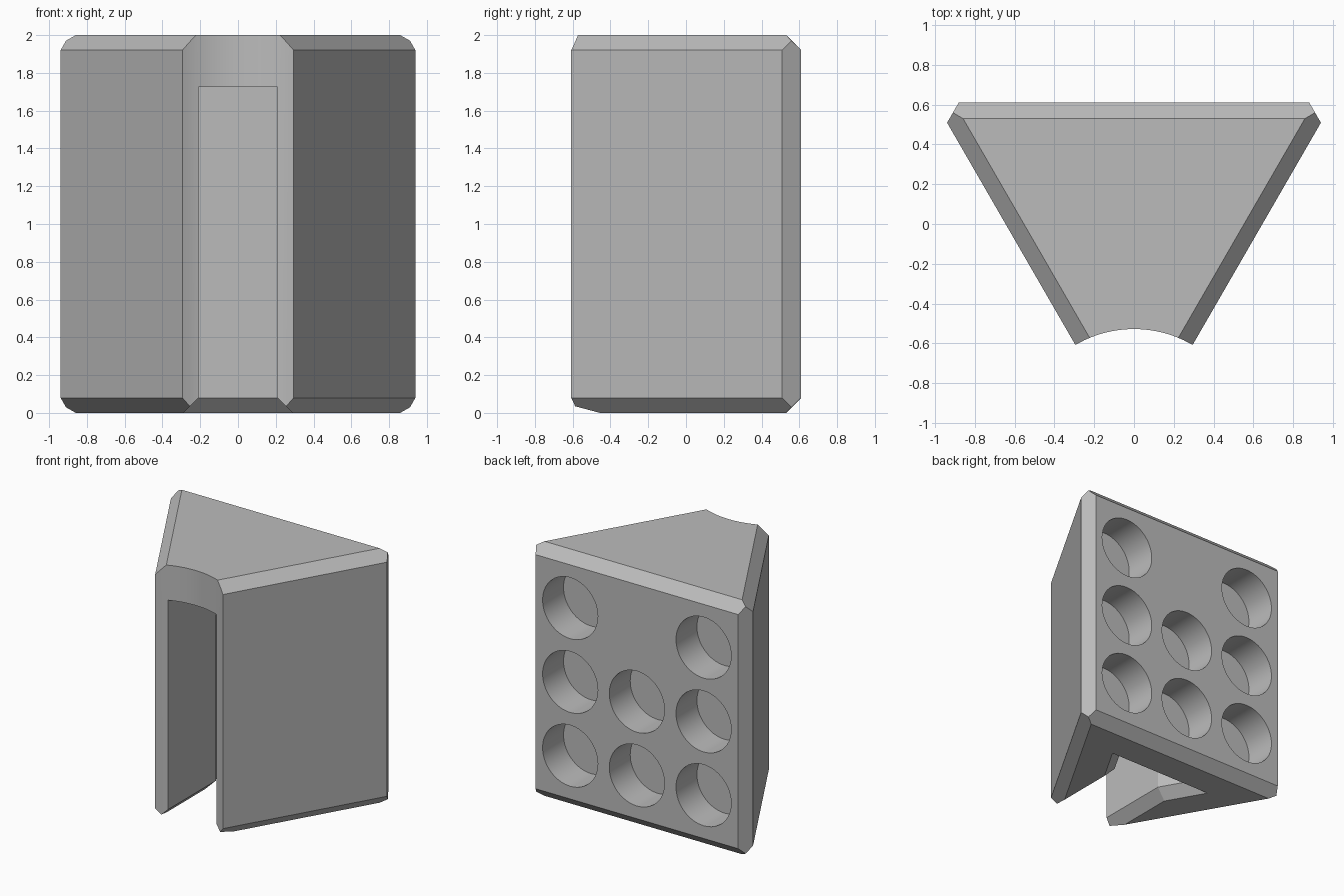
import bpy
import bmesh
from math import cos, sin, pi, sqrt
from mathutils import Matrix, Vector

if "Cube" in bpy.data.objects:
    bpy.data.objects.remove(bpy.data.objects["Cube"], do_unlink=True)

HEIGHT, BACK, SIDE = 2.0, 0.61, 0.559   # plane distances of the wedge
CHAMFER, WALL = 0.08, 0.39
SLOT = 0.21
C30, S30 = cos(pi / 6), sin(pi / 6)

grey = bpy.data.materials.new("plain grey")
grey.use_nodes = True
GREY = (0.5, 0.5, 0.5, 1)
grey.diffuse_color = GREY
grey.node_tree.nodes["Principled BSDF"].inputs["Base Color"].default_value = GREY


def make_object(name, bm):
    bmesh.ops.recalc_face_normals(bm, faces=bm.faces)
    mesh = bpy.data.meshes.new(name)
    bm.to_mesh(mesh)
    bm.free()
    mesh.materials.append(grey)
    obj = bpy.data.objects.new(name, mesh)
    bpy.context.collection.objects.link(obj)
    return obj


def cut_plane(bm, normal, distance):
    """Trim everything beyond a plane and cap the cut."""
    n = Vector(normal).normalized()
    geom = bm.verts[:] + bm.edges[:] + bm.faces[:]
    bmesh.ops.bisect_plane(bm, geom=geom, plane_co=n * distance, plane_no=n, clear_outer=True)
    bmesh.ops.holes_fill(bm, edges=[e for e in bm.edges if e.is_boundary])


def cylinder(bm, radius, depth, segments, matrix):
    bmesh.ops.create_cone(bm, cap_ends=True, segments=segments, radius1=radius,
                          radius2=radius, depth=depth, matrix=matrix)


def subtract(target, cutter):
    cutter.hide_render = True
    mod = target.modifiers.new(cutter.name, "BOOLEAN")
    mod.operation, mod.solver, mod.object = "DIFFERENCE", "EXACT", cutter
    bpy.context.view_layer.objects.active = target
    bpy.ops.object.modifier_apply(modifier=mod.name)
    bpy.data.objects.remove(cutter, do_unlink=True)


# Wedge body: a block trimmed by its walls, then by its chamfers
bm = bmesh.new()
bmesh.ops.create_cube(bm, size=HEIGHT, matrix=Matrix.Translation((0, 0, HEIGHT / 2)))
bmesh.ops.scale(bm, vec=(2, 1, 1), verts=bm.verts)
walls = [((0, 1, 0), BACK), ((C30, -S30, 0), SIDE), ((-C30, -S30, 0), SIDE)]
for normal, d in walls:
    cut_plane(bm, normal, d)
for s in (-1, 1):
    cut_plane(bm, (s * C30, S30, 0), 1.068)
for normal, d in walls:
    n = Vector(normal)
    cut_plane(bm, n + Vector((0, 0, 1)), (d + HEIGHT - CHAMFER) / sqrt(2))
    cut_plane(bm, n - Vector((0, 0, 1)), (d - CHAMFER) / sqrt(2))
body = make_object("wedge_body", bm)

# Hollow curved front
bm = bmesh.new()
cylinder(bm, 0.584, 3, 128, Matrix.Translation((0, -1.112, 1)))
# The block's front is removed along with the curve
bmesh.ops.create_cube(bm, size=1, matrix=Matrix.Translation((0, -1.612, 1)) @ Matrix.Diagonal((3, 1, 3, 1)))
front = make_object("front_curve_cutter", bm)
front.data.update()
subtract(body, front)


# Inner pocket with a front slot, flaring at the bottom rim
def pocket_outline(grow):
    x, y_back = SLOT + grow, BACK - WALL + grow
    inner = SIDE - WALL + grow
    half = [(x, -1.5), (x, (C30 * x - inner) / S30), ((inner + S30 * y_back) / C30, y_back)]
    return half + [(-px, py) for px, py in reversed(half)]


bm = bmesh.new()
rings = [[bm.verts.new((x, y, z)) for x, y in pocket_outline(grow)]
         for z, grow in ((-0.1, CHAMFER + 0.1), (CHAMFER, 0), (1.725, 0))]
bm.faces.new(rings[0])
bm.faces.new(rings[-1])
for low, high in zip(rings, rings[1:]):
    for i in range(len(low)):
        j = (i + 1) % len(low)
        bm.faces.new((low[i], low[j], high[j], high[i]))
subtract(body, make_object("pocket_cutter", bm))

# Round blind holes in the back, with none at the top middle
DEPTH = 0.26
bm = bmesh.new()
for col in (-1, 0, 1):
    for row in (-1, 0, 1):
        if (col, row) != (0, 1):
            place = Matrix.Translation((col * 0.58, BACK, 1 + row * 0.58))
            cylinder(bm, 0.24, 2 * DEPTH, 64, place @ Matrix.Rotation(pi / 2, 4, "X"))
subtract(body, make_object("hole_cutter", bm))

# Smooth curves with sharp edges
for obj in bpy.context.selected_objects:
    obj.select_set(False)
body.select_set(True)
bpy.context.view_layer.objects.active = body
bpy.ops.object.shade_smooth_by_angle(angle=pi / 9)
